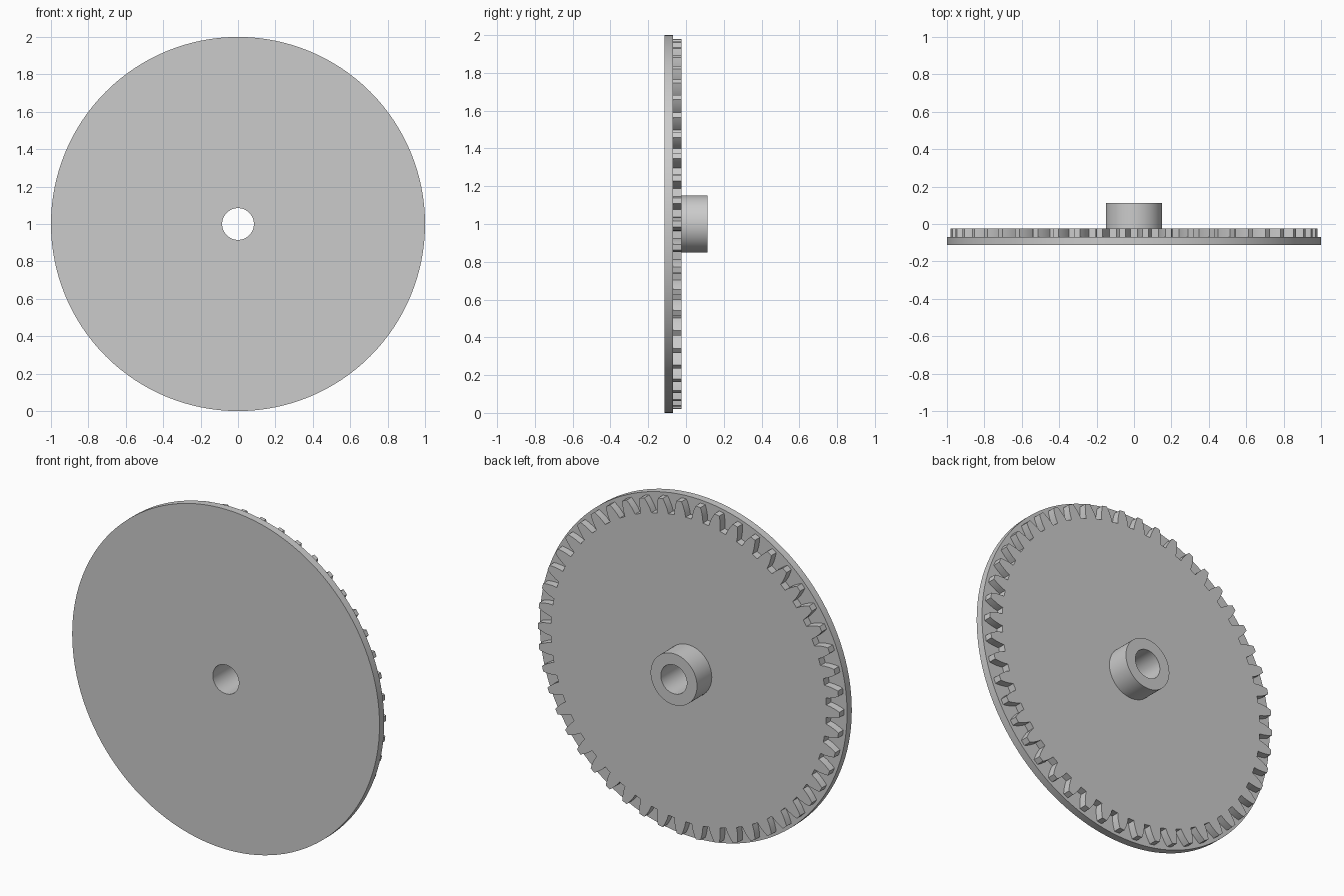
import bpy, bmesh, math

cube = bpy.data.objects.get("Cube")
if cube:
    bpy.data.objects.remove(cube, do_unlink=True)

M = 2 / 53                      # gear module: rim is 53 modules across
TEETH = 50
BORE = 2.25 * M
Y_FRONT, Y_DISC, Y_GEAR, Y_HUB = -0.113, -0.069, -0.024, 0.113

grey = bpy.data.materials.new("plain_grey")
colour = (0.6, 0.6, 0.6, 1)
grey.diffuse_color = colour
grey.use_nodes = True
grey.node_tree.nodes["Principled BSDF"].inputs["Base Color"].default_value = colour


def circle(radius, count):
    steps = [2 * math.pi * i / count for i in range(count)]
    return [(radius * math.cos(a), radius * math.sin(a)) for a in steps]


def gear_outline():
    """Outer teeth with curved flanks: (radius in modules, half angle)."""
    flank = [(23.75, 0.041), (24.4, 0.037), (25, 0.0305), (25.5, 0.024), (26, 0.016)]
    points = []
    for i in range(TEETH):
        mid = 2 * math.pi * i / TEETH
        side = [(r, -a) for r, a in flank] + [(r, a) for r, a in reversed(flank)]
        points += [(r * M * math.cos(mid + a), r * M * math.sin(mid + a)) for r, a in side]
    return points


def plate(name, outline, y0, y1):
    """Extrude an outline with the shaft hole through it along y."""
    bm = bmesh.new()
    for loop in (outline, circle(BORE, 64)):
        verts = [bm.verts.new((x, y0, z + 1)) for x, z in loop]
        for a, b in zip(verts, verts[1:] + verts[:1]):
            bm.edges.new((a, b))
    bmesh.ops.triangle_fill(bm, edges=bm.edges[:], use_beauty=True)
    result = bmesh.ops.extrude_face_region(bm, geom=bm.faces[:], use_keep_orig=True)
    moved = [g for g in result["geom"] if isinstance(g, bmesh.types.BMVert)]
    bmesh.ops.translate(bm, verts=moved, vec=(0, y1 - y0, 0))
    bmesh.ops.recalc_face_normals(bm, faces=bm.faces[:])
    mesh = bpy.data.meshes.new(name)
    bm.to_mesh(mesh)
    bm.free()
    mesh.materials.append(grey)
    obj = bpy.data.objects.new(name, mesh)
    bpy.context.collection.objects.link(obj)
    bpy.ops.object.select_all(action='DESELECT')
    obj.select_set(True)
    bpy.context.view_layer.objects.active = obj
    bpy.ops.object.shade_smooth_by_angle(angle=math.radians(20))
    return obj


# Flange disc, toothed ring plate and shaft collar, stacked front to back
plate("flange_disc", circle(1, 128), Y_FRONT, Y_DISC)
plate("toothed_plate", gear_outline(), Y_DISC, Y_GEAR)
plate("hub_collar", circle(4 * M, 64), Y_GEAR, Y_HUB)
